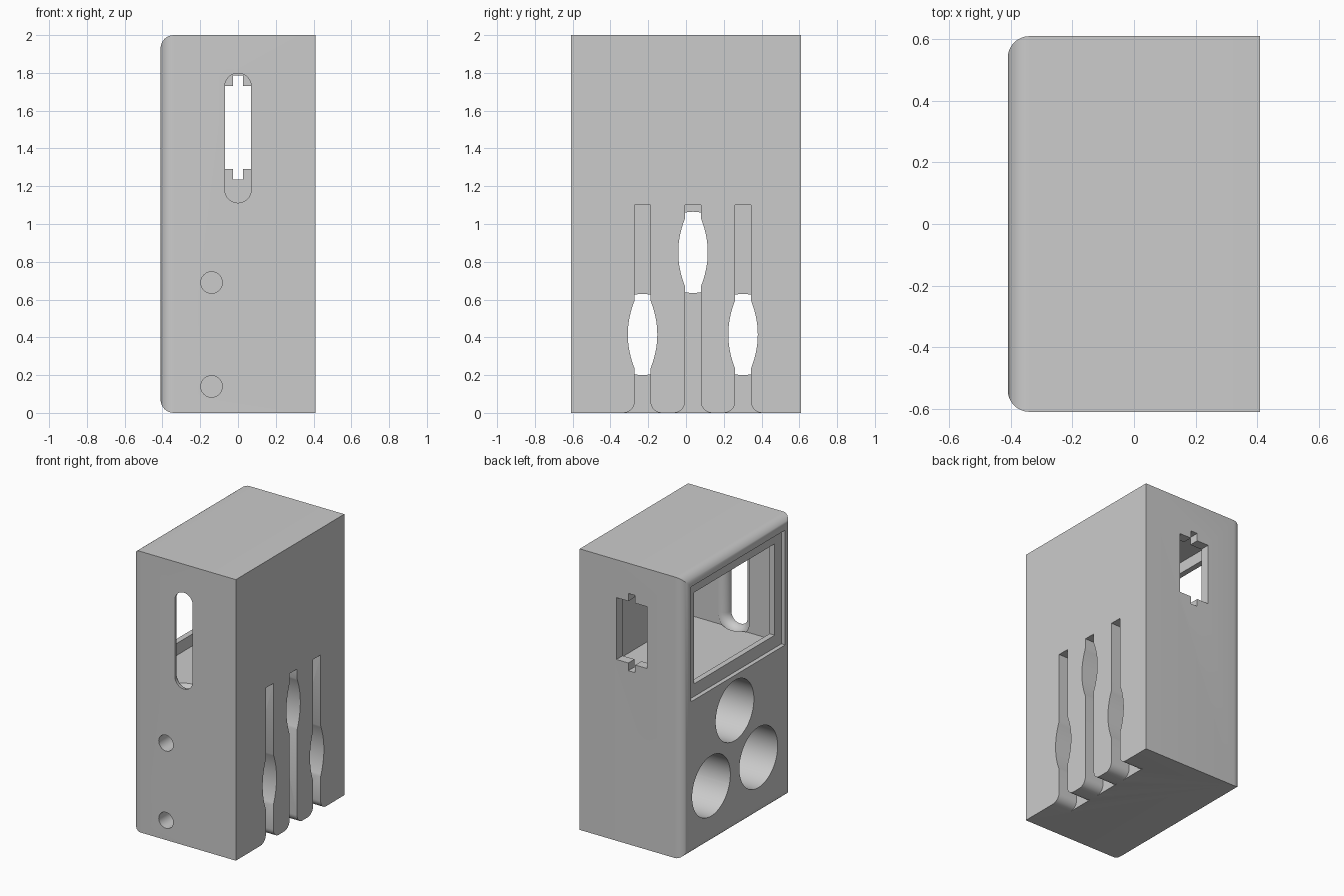
import bpy
import bmesh
from math import cos, sin, pi

if "Cube" in bpy.data.objects:
    bpy.data.objects.remove(bpy.data.objects["Cube"], do_unlink=True)

grey = bpy.data.materials.new("plain grey")
grey.diffuse_color = (0.6, 0.6, 0.6, 1)
grey.use_nodes = True
grey.node_tree.nodes["Principled BSDF"].inputs["Base Color"].default_value = (0.6, 0.6, 0.6, 1)


def add_object(name, bm):
    bmesh.ops.recalc_face_normals(bm, faces=bm.faces[:])
    mesh = bpy.data.meshes.new(name)
    bm.to_mesh(mesh)
    bm.free()
    obj = bpy.data.objects.new(name, mesh)
    bpy.context.collection.objects.link(obj)
    return obj


# Outer case, rounded around the face on the -x side
W, D, H = 0.41, 0.61, 2.0
bm = bmesh.new()
bmesh.ops.create_cube(bm, size=1)
for v in bm.verts:
    v.co = (v.co.x * 2 * W, v.co.y * 2 * D, (v.co.z + 0.5) * H)
rim = [e for e in bm.edges if all(v.co.x < 0 for v in e.verts)]
bmesh.ops.bevel(bm, geom=rim, offset=0.07, segments=8, profile=0.5, affect='EDGES')
case = add_object("case", bm)
case.data.materials.append(grey)
bpy.context.view_layer.objects.active = case
case.select_set(True)


def carve(rings, axis):
    """Cut a lofted solid out of the case; rings are (position, outline)."""
    bm = bmesh.new()
    loops = []
    for pos, outline in rings:
        loops.append([bm.verts.new((pos, a, b) if axis == 'x' else (a, pos, b))
                      for a, b in outline])
    n = len(loops[0])
    for lo, hi in zip(loops, loops[1:]):
        for i in range(n):
            j = (i + 1) % n
            bm.faces.new((lo[i], lo[j], hi[j], hi[i]))
    bm.faces.new(loops[0])
    bm.faces.new(loops[-1])
    cutter = add_object("cutter", bm)
    cutter.hide_render = True
    mod = case.modifiers.new("cut", 'BOOLEAN')
    mod.operation = 'DIFFERENCE'
    mod.solver = 'EXACT'
    mod.object = cutter
    bpy.ops.object.modifier_apply(modifier=mod.name)
    bpy.data.objects.remove(cutter, do_unlink=True)


def prism(outline, axis, start, end):
    carve([(start, outline), (end, outline)], axis)


def rect(a0, a1, b0, b1):
    return [(a0, b0), (a1, b0), (a1, b1), (a0, b1)]


def stadium(r, low, high, steps=20):
    """Upright rounded slot; low and high are the arc centres."""
    top = [(r * cos(pi * i / steps), high + r * sin(pi * i / steps)) for i in range(steps + 1)]
    return top + [(-a, low + high - b) for a, b in top]


def circle(a, b, r, n=64):
    return [(a + r * cos(2 * pi * i / n), b + r * sin(2 * pi * i / n)) for i in range(n)]


# Upper compartment: inner space, framed opening and shallow panel recess
prism(rect(-0.54, 0.54, 1.105, 1.92), 'x', -0.34, 0.34)
prism(rect(-0.455, 0.455, 1.19, 1.84), 'x', -0.5, -0.3)
prism(rect(-0.53, 0.53, 1.10, 1.917), 'x', -0.5, -0.38)

# Front slot with a rounded lip
R = 0.062
lip = [(-D - 0.03, stadium(0.07 + R, 1.182, 1.728))]
for i in range(9):
    t = pi / 2 * i / 8
    lip.append((-D + R * sin(t), stadium(0.07 + R * (1 - cos(t)), 1.182, 1.728)))
lip.append((-0.5, stadium(0.07, 1.182, 1.728)))
carve(lip, 'y')

# Back socket with key notches
prism(rect(-0.12, 0.12, 1.29, 1.73), 'y', 0.5, 0.7)
prism(rect(-0.027, 0.027, 1.235, 1.785), 'y', 0.5, 0.7)

# Screw holes in the front
for z in (0.14, 0.69):
    prism(circle(-0.14, z, 0.057, 32), 'y', -0.7, -0.4)


def slot_outline(y):
    """Straight slot that flares at the bottom."""
    f, h = 0.06, 0.042
    side = [(h + f * (1 - sin(pi / 2 * i / 8)), f * (1 - cos(pi / 2 * i / 8))) for i in range(9)]
    side = [(h + f, -0.05)] + side + [(h, 1.10)]
    return [(y + a, b) for a, b in side] + [(y - a, b) for a, b in reversed(side)]


def bulge_outline(y, z):
    """Barrel-shaped window that widens the slot."""
    steps = [-1 + i / 8 for i in range(17)]
    side = [(0.078 - 0.04 * t * t, 0.19 * t) for t in steps]
    return [(y + a, z + b) for a, b in side] + [(y - a, z - b) for a, b in side]


# Three round bores, each opening into a slot on the opposite side
for y, z in ((-0.23, 0.415), (0.037, 0.85), (0.302, 0.415)):
    prism(circle(y, z, 0.215), 'x', -0.5, 0.27)
    prism(slot_outline(y), 'x', 0.26, 0.5)
    prism(bulge_outline(y, z), 'x', 0.25, 0.5)

bpy.ops.object.shade_smooth_by_angle()
